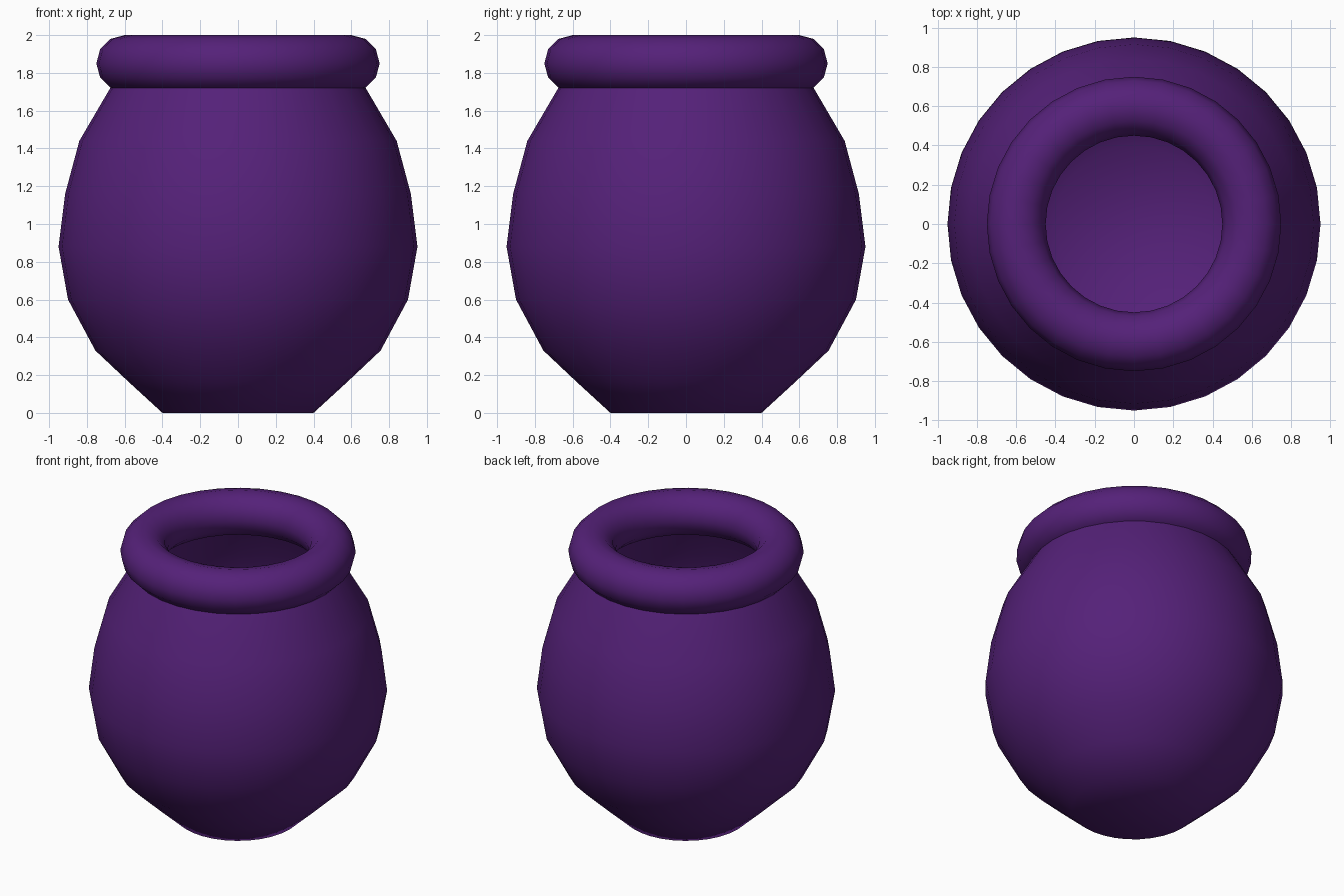
import bpy, bmesh, math

if "Cube" in bpy.data.objects:
    bpy.data.objects.remove(bpy.data.objects["Cube"])

SIDES = 32

purple = bpy.data.materials.new("dark_purple")
purple.diffuse_color = (0.09, 0.015, 0.19, 1)
purple.use_nodes = True
purple.node_tree.nodes["Principled BSDF"].inputs["Base Color"].default_value = purple.diffuse_color


def finish(obj, name):
    obj.name = name
    obj.data.materials.append(purple)
    for p in obj.data.polygons:
        p.use_smooth = True


def lathe(name, profile):
    """Revolve (radius, z) points about z; the first ring is closed by a floor."""
    bm = bmesh.new()
    rings = []
    for r, z in profile:
        rings.append([bm.verts.new((r * math.cos(a), r * math.sin(a), z))
                      for a in (2 * math.pi * i / SIDES for i in range(SIDES))])
    for low, high in zip(rings, rings[1:]):
        for i in range(SIDES):
            j = (i + 1) % SIDES
            bm.faces.new((low[i], low[j], high[j], high[i]))
    bm.faces.new(rings[0][::-1])
    mesh = bpy.data.meshes.new(name)
    bm.to_mesh(mesh)
    bm.free()
    obj = bpy.data.objects.new(name, mesh)
    bpy.context.collection.objects.link(obj)
    finish(obj, name)


# Hollow round belly, open at the neck inside the rim
lathe("pot_body", [(0.40, 0), (0.58, 0.165), (0.755, 0.33), (0.90, 0.60),
                   (0.95, 0.88), (0.915, 1.16), (0.84, 1.44), (0.60, 1.85)])

# Thick rolled rim
bpy.ops.mesh.primitive_torus_add(major_segments=SIDES, minor_segments=12,
                                 major_radius=0.60, minor_radius=0.15,
                                 location=(0, 0, 1.85))
finish(bpy.context.object, "pot_rim")
